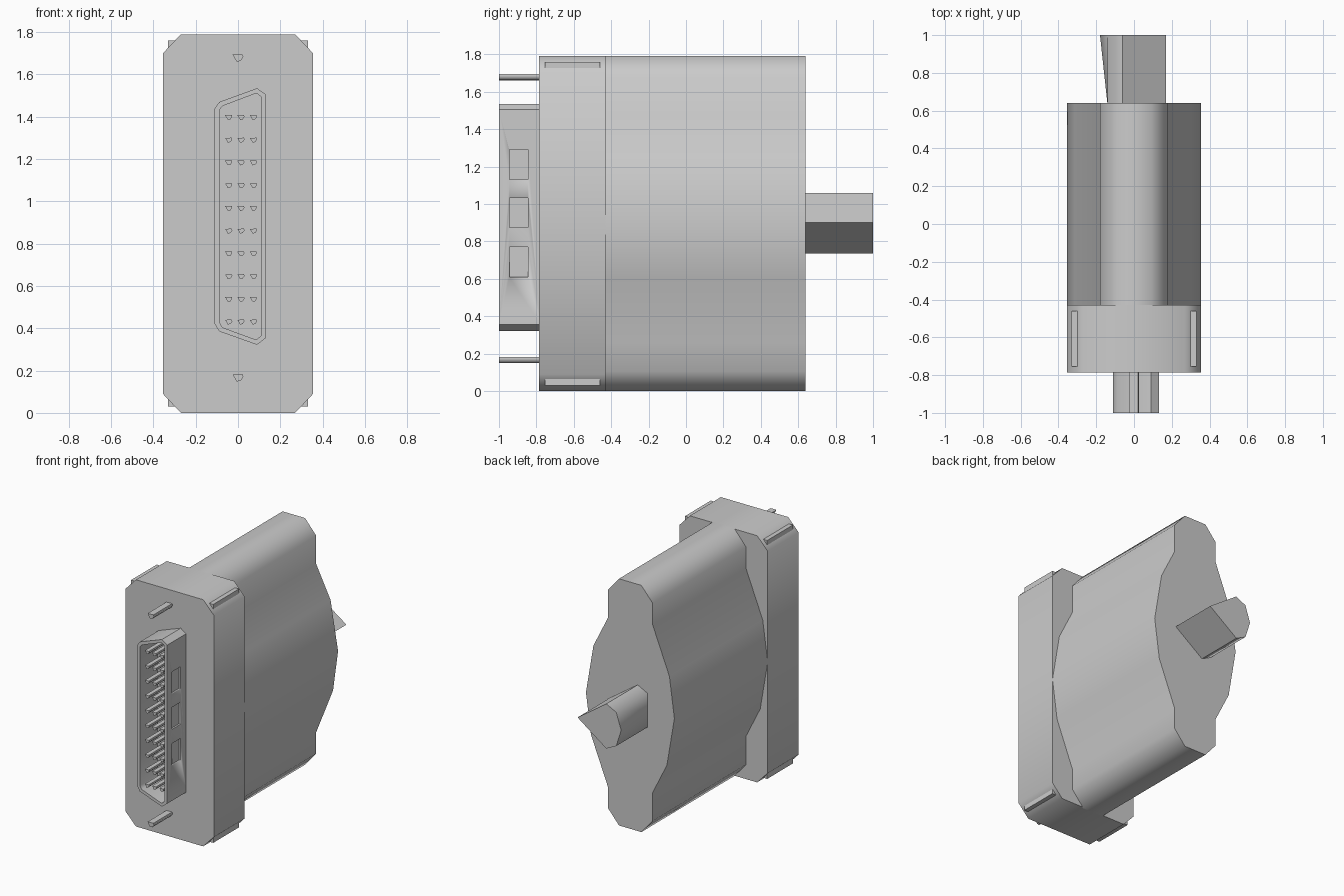
import bpy, bmesh, math
from mathutils import Vector

if "Cube" in bpy.data.objects:
    bpy.data.objects.remove(bpy.data.objects["Cube"], do_unlink=True)

grey = bpy.data.materials.new("light_grey")
grey.use_nodes = True
COLOUR = (0.6, 0.6, 0.6, 1)
grey.diffuse_color = COLOUR
grey.node_tree.nodes["Principled BSDF"].inputs["Base Color"].default_value = COLOUR
MID = 0.895


def finish(name, bm, smooth=50):
    bmesh.ops.recalc_face_normals(bm, faces=bm.faces[:])
    mesh = bpy.data.meshes.new(name)
    bm.to_mesh(mesh)
    bm.free()
    mesh.materials.append(grey)
    mesh.shade_smooth()
    mesh.set_sharp_from_angle(angle=math.radians(smooth))
    obj = bpy.data.objects.new(name, mesh)
    bpy.context.collection.objects.link(obj)
    return obj


def prism(bm, front, y0, y1, back=None):
    """Loft an x-z outline along y; returns the front cap."""
    a = [bm.verts.new((x, y0, z)) for x, z in front]
    b = [bm.verts.new((x, y1, z)) for x, z in (back or front)]
    cap = bm.faces.new(a)
    bm.faces.new(b[::-1])
    for i in range(len(a)):
        j = (i + 1) % len(a)
        bm.faces.new((a[j], a[i], b[i], b[j]))
    return cap


def box_outline(x0, x1, z0, z1):
    return [(x0, z0), (x1, z0), (x1, z1), (x0, z1)]


# Connector block with chamfered corners
bm = bmesh.new()
quarter = [(0.355, 0.805), (0.27, 0.895)]
block = []
for sx, sz in ((1, 1), (-1, 1), (-1, -1), (1, -1)):
    pts = [(sx * x, MID + sz * z) for x, z in quarter]
    block += pts if sx * sz > 0 else pts[::-1]
prism(bm, block, -0.785, -0.43)
finish("connector_block", bm)

# Small latch tabs filling the block corners
bm = bmesh.new()
for sx in (1, -1):
    for sz in (1, -1):
        xs = sorted((sx * 0.22, sx * 0.33))
        zs = sorted((MID + sz * 0.78, MID + sz * 0.865))
        prism(bm, box_outline(*xs, *zs), -0.755, -0.46)
finish("corner_tabs", bm)

# Rear housing: narrow chamfered spine with bulging sides, half turned to full
half = [(0.09, 1.79), (0.18, 1.685), (0.18, 1.48), (0.295, 1.25),
        (0.355, MID), (0.315, 0.6), (0.18, 0.26), (0.18, 0.105), (0.09, 0)]
housing = half + [(-x, 2 * MID - z) for x, z in half]
bm = bmesh.new()
prism(bm, housing, -0.44, 0.64)
finish("rear_housing", bm)

# Cable stub, flared on one side
stub = [(0.17, 0.9), (-0.06, 1.06), (-0.14, 1.02),
        (-0.14, 0.9), (-0.14, 0.775), (-0.06, 0.735)]
flared = [(-0.18, z) if i == 3 else (x, z) for i, (x, z) in enumerate(stub)]
bm = bmesh.new()
prism(bm, stub, 0.63, 1.0, flared)
finish("cable_stub", bm, 60)

# Hollow plug shell
outline = [(-0.11, 1.44), (-0.088, 1.47), (0.09, 1.535), (0.132, 1.505),
           (0.132, 0.355), (0.09, 0.322), (-0.088, 0.385), (-0.11, 0.42)]
bm = bmesh.new()
mouth = prism(bm, outline, -1.0, -0.775)
bmesh.ops.recalc_face_normals(bm, faces=bm.faces[:])
bmesh.ops.inset_individual(bm, faces=[mouth], thickness=0.024)
floor = bmesh.ops.extrude_face_region(bm, geom=[mouth])["geom"]
bmesh.ops.translate(bm, vec=Vector((0, 0.2, 0)),
                    verts=[v for v in floor if isinstance(v, bmesh.types.BMVert)])
if mouth.is_valid:
    bmesh.ops.delete(bm, geom=[mouth], context="FACES_ONLY")
shell = finish("plug_shell", bm)

# Shallow windows in the shell side
bm = bmesh.new()
for z in (1.21, 0.953, 0.69):
    prism(bm, box_outline(0.119, 0.16, z - 0.08, z + 0.08), -0.945, -0.845)
cutter = finish("window_cutter", bm)
cutter.hide_render = True
cutter.hide_viewport = True
cut = shell.modifiers.new("windows", "BOOLEAN")
cut.operation = "DIFFERENCE"
cut.solver = "EXACT"
cut.object = cutter

# Contact pins in three columns
pin = [(-0.017, 0.009), (0.014, 0.01), (0.017, 0.002), (0.008, -0.011), (-0.004, -0.013)]
bm = bmesh.new()
for x in (-0.044, 0.014, 0.073):
    for row in range(10):
        z = 0.431 + row * 0.1075
        prism(bm, [(x + px, z + pz) for px, pz in pin], -0.98, -0.79)
finish("contact_pins", bm, 70)

# Guide pins above and below the shell
bm = bmesh.new()
for z in (1.68, 0.168):
    prism(bm, [(px * 1.5, z + pz * 1.5) for px, pz in pin], -1.0, -0.78)
finish("guide_pins", bm, 70)
